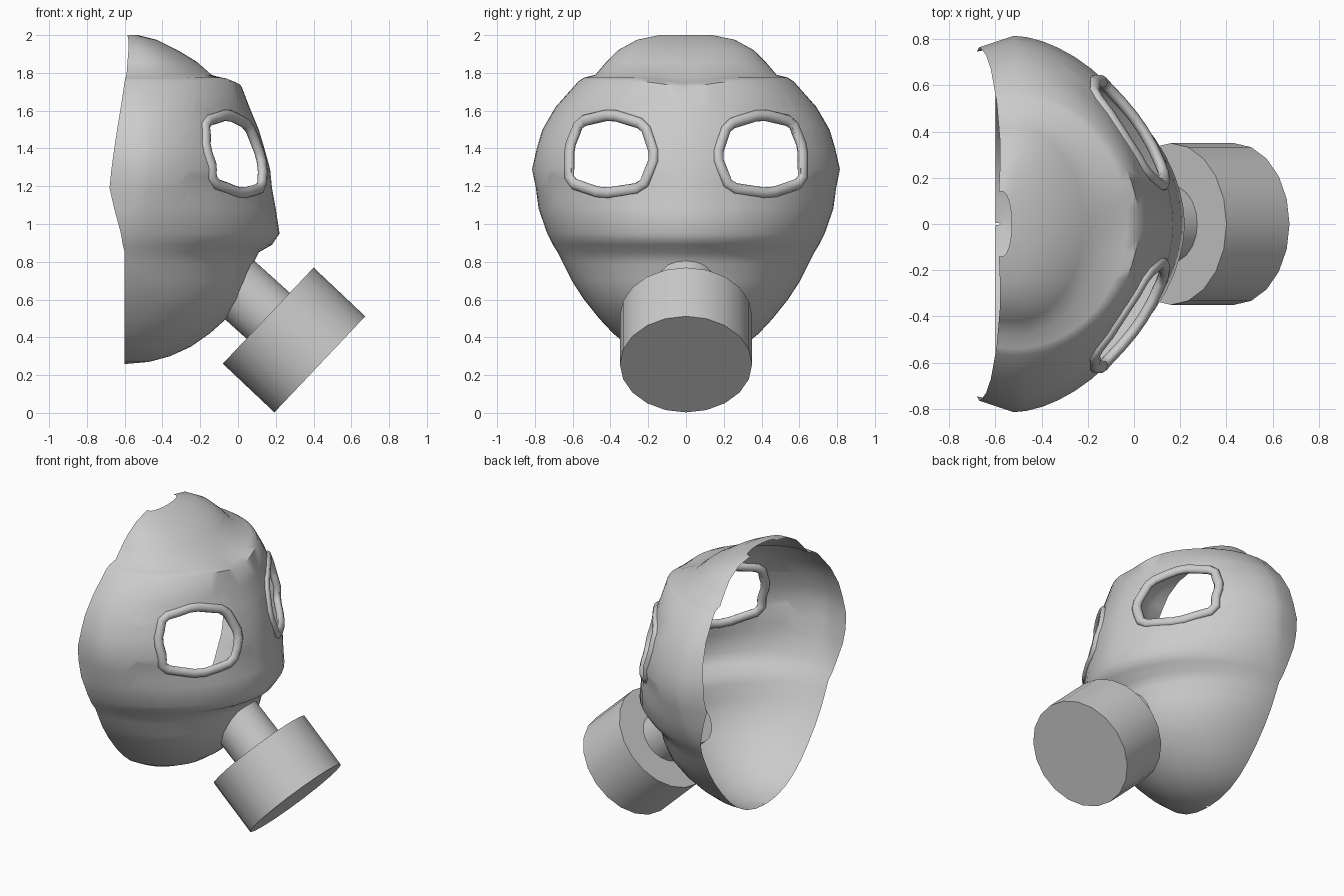
import bpy, bmesh, math
from mathutils import Vector
from mathutils.bvhtree import BVHTree

if "Cube" in bpy.data.objects:
    bpy.data.objects.remove(bpy.data.objects["Cube"])

# Horizontal sections of the face piece: z, rim x, widest x, half width, front x
SECTIONS = [
    (2.00, -.585, -.57, .14, -.53), (1.975, -.58, -.55, .26, -.43),
    (1.92, -.58, -.53, .36, -.32), (1.86, -.585, -.52, .42, -.22),
    (1.79, -.59, -.52, .48, -.14), (1.775, -.595, -.52, .54, -.03),
    (1.755, -.60, -.52, .57, .02), (1.62, -.62, -.52, .69, .06),
    (1.50, -.64, -.52, .76, .11), (1.40, -.655, -.52, .79, .14),
    (1.29, -.67, -.52, .815, .17), (1.19, -.68, -.53, .795, .18),
    (1.08, -.655, -.54, .78, .20), (.95, -.62, -.56, .735, .22),
    (.89, -.61, -.57, .705, .18), (.85, -.60, -.57, .68, .11),
    (.79, -.60, -.58, .65, .08), (.70, -.60, -.58, .605, .06),
    (.60, -.60, -.58, .54, .02), (.50, -.60, -.58, .46, -.06),
    (.42, -.60, -.58, .385, -.15), (.35, -.60, -.58, .30, -.25),
    (.30, -.60, -.58, .21, -.36), (.27, -.60, -.585, .11, -.47),
    (.26, -.60, -.595, .005, -.58)]
# Roundness of the sections by height: z, exponent (2 is an ellipse)
ROUNDNESS = [(.26, 2), (.55, 2), (.75, 1.83), (.85, 1.8), (.95, 1.84),
             (1.1, 1.74), (1.55, 1.74), (1.8, 2), (2.1, 2)]
# Eye opening outline (y, z)
EYE = [(.40, 1.56), (.55, 1.525), (.60, 1.40), (.60, 1.235),
       (.44, 1.18), (.25, 1.21), (.19, 1.36), (.24, 1.51)]
EYE_MID = (.405, 1.37)
STEPS = 28


def add_object(name, bm, angle=50):
    mesh = bpy.data.meshes.new(name)
    bm.to_mesh(mesh)
    bm.free()
    ob = bpy.data.objects.new(name, mesh)
    bpy.context.collection.objects.link(ob)
    bpy.ops.object.select_all(action='DESELECT')
    ob.select_set(True)
    bpy.context.view_layer.objects.active = ob
    bpy.ops.object.shade_smooth_by_angle(angle=math.radians(angle))
    return ob


def roundness(z):
    for (z0, n0), (z1, n1) in zip(ROUNDNESS, ROUNDNESS[1:]):
        if z <= z1:
            return n0 + (n1 - n0) * (z - z0) / (z1 - z0)


def section_points(z, rim, wide, half, front):
    edge = half * (1 - 2.7 * (wide - rim) ** 2)
    power = 2 / roundness(z)
    pts = [(rim, -edge, z)]
    for i in range(STEPS + 1):
        a = math.pi * (i / STEPS - .5)
        x = wide + (front - wide) * max(math.cos(a), 0) ** power
        y = half * math.copysign(abs(math.sin(a)) ** power, a)
        dip = .03 * math.exp(-(y / .14) ** 2) if 1.7 < z < 1.78 else 0
        pts.append((x, y, z - dip))
    return pts + [(rim, edge, z)]


def eye_outline(side, scale):
    my, mz = EYE_MID
    return [(side * (my + (y - my) * scale), mz + (z - mz) * scale) for y, z in EYE]


# Face piece: open shell lofted through the sections
bm = bmesh.new()
rows = [[bm.verts.new(p) for p in section_points(*s)] for s in SECTIONS]
for upper, lower in zip(rows, rows[1:]):
    for i in range(len(upper) - 1):
        bm.faces.new((upper[i], lower[i], lower[i + 1], upper[i + 1]))
bm.normal_update()
surface = BVHTree.FromBMesh(bm)

# Eye openings: slice along each outline edge, then remove the inside
for side in (1, -1):
    outline = eye_outline(side, 1.03)
    mid = Vector((0, side * EYE_MID[0], EYE_MID[1]))
    planes = []
    for (y0, z0), (y1, z1) in zip(outline, outline[1:] + outline[:1]):
        p, n = Vector((0, y0, z0)), Vector((0, z1 - z0, y0 - y1)).normalized()
        planes.append((p, n if (mid - p).dot(n) > 0 else -n))

    def near_eye(f):
        c = f.calc_center_median()
        return c.x > -.4 and abs(c.y - mid.y) < .3 and abs(c.z - mid.z) < .3

    for p, n in planes:
        faces = [f for f in bm.faces if near_eye(f)]
        geom = set(faces)
        for f in faces:
            geom.update(f.edges)
            geom.update(f.verts)
        bmesh.ops.bisect_plane(bm, geom=list(geom), dist=1e-5, plane_co=p, plane_no=n)
    inside = [f for f in bm.faces if near_eye(f) and
              all((f.calc_center_median() - p).dot(n) > 0 for p, n in planes)]
    bmesh.ops.delete(bm, geom=inside, context='FACES')
add_object("face_piece", bm)

# Raised eye rims: tubes half sunk into the shell around each opening
for side, label in ((1, "left"), (-1, "right")):
    outline = eye_outline(side, 1.11)
    path = []
    for (y0, z0), (y1, z1) in zip(outline, outline[1:] + outline[:1]):
        for t in (.15, .5, .85):
            y, z = y0 + (y1 - y0) * t, z0 + (z1 - z0) * t
            hit = surface.ray_cast(Vector((2, y, z)), Vector((-1, 0, 0)))[0]
            path.append(hit - Vector((.004, side * .003, 0)))
    bm = bmesh.new()
    rings = []
    for i, p in enumerate(path):
        along = (path[(i + 1) % len(path)] - path[i - 1]).normalized()
        u = along.cross(Vector((.8, side * .6, 0))).normalized()
        v = along.cross(u)
        rings.append([bm.verts.new(p + .03 * math.cos(a) * u + .024 * math.sin(a) * v)
                      for a in (k * math.tau / 8 for k in range(8))])
    for i, ring in enumerate(rings):
        nxt = rings[(i + 1) % len(rings)]
        for k in range(8):
            bm.faces.new((ring[k], ring[k - 1], nxt[k - 1], nxt[k]))
    bmesh.ops.recalc_face_normals(bm, faces=bm.faces)
    add_object(label + "_eye_rim", bm, 80)


# Filter canister and its neck, tilted forward and down
def tilted_cylinder(name, start, end, radius):
    a, b = Vector(start), Vector(end)
    bm = bmesh.new()
    bmesh.ops.create_cone(bm, cap_ends=True, segments=20, radius1=radius,
                          radius2=radius, depth=(b - a).length)
    ob = add_object(name, bm, 30)
    ob.location = (a + b) / 2
    ob.rotation_euler = (0, math.atan2(b.x - a.x, b.z - a.z), 0)


tilted_cylinder("filter_neck", (-.035, 0, .69), (.17, 0, .505), .167)
tilted_cylinder("filter_canister", (.16, 0, .515), (.433, 0, .257), .35)
